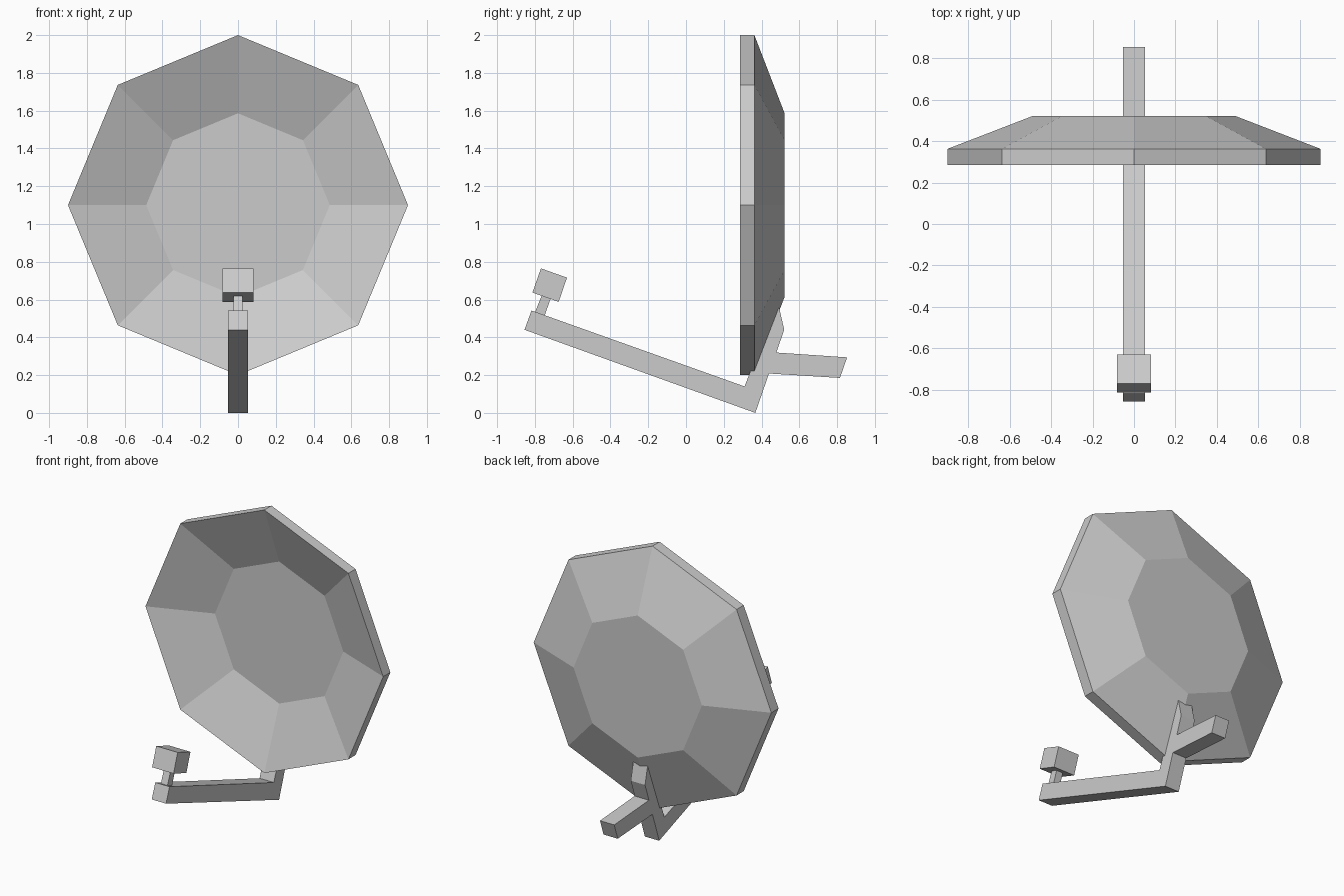
import bpy
from math import cos, sin, pi

if "Cube" in bpy.data.objects:
    bpy.data.objects.remove(bpy.data.objects["Cube"])


def make(name, verts, faces):
    mesh = bpy.data.meshes.new(name)
    mesh.from_pydata(verts, [], faces)
    mesh.update()
    obj = bpy.data.objects.new(name, mesh)
    bpy.context.collection.objects.link(obj)
    return obj


def prism(name, profile, half):
    """Side profile of (y, z) points, clockwise, extruded across x."""
    n = len(profile)
    verts = [(x, y, z) for x in (-half, half) for y, z in profile]
    faces = [tuple(range(n)), tuple(range(2 * n - 1, n - 1, -1))]
    faces += [(i, i + n, (i + 1) % n + n, (i + 1) % n) for i in range(n)]
    return make(name, verts, faces)


# Octagonal dish: a closed shell, from the front centre panel round to the back
SIDES = 8
rings = [(0.486, 0.445), (0.9, 0.285), (0.9, 0.362), (0.486, 0.522)]
verts = [(r * cos(2 * pi * i / SIDES), y, 1.1 + r * sin(2 * pi * i / SIDES))
         for r, y in rings for i in range(SIDES)]
faces = [tuple(range(SIDES)), tuple(range(4 * SIDES - 1, 3 * SIDES - 1, -1))]
for k in range(3):
    for i in range(SIDES):
        j = (i + 1) % SIDES
        a, b = k * SIDES, (k + 1) * SIDES
        faces.append((a + i, b + i, b + j, a + j))
make("dish", verts, faces)

# Bent arm: long feed boom, mitred corner and leg running up the dish back
prism("feed_arm", [(-0.855, 0.44), (-0.818, 0.542), (0.31, 0.14),
                   (0.485, 0.593), (0.52, 0.44), (0.367, 0.0)], 0.054)

# Wall mount strut behind the leg
prism("mount_strut", [(0.40, 0.211), (0.44, 0.322),
                      (0.853, 0.294), (0.815, 0.185)], 0.054)

# Receiver: stem and tilted box
prism("receiver_stem", [(-0.812, 0.50), (-0.757, 0.64),
                        (-0.71, 0.623), (-0.76, 0.483)], 0.025)
prism("receiver_head", [(-0.813, 0.637), (-0.768, 0.765),
                        (-0.63, 0.716), (-0.674, 0.588)], 0.081)

# Make every part's normals point outwards
import bmesh
for obj in bpy.context.collection.objects:
    bm = bmesh.new()
    bm.from_mesh(obj.data)
    bmesh.ops.recalc_face_normals(bm, faces=bm.faces)
    bm.to_mesh(obj.data)
    bm.free()
